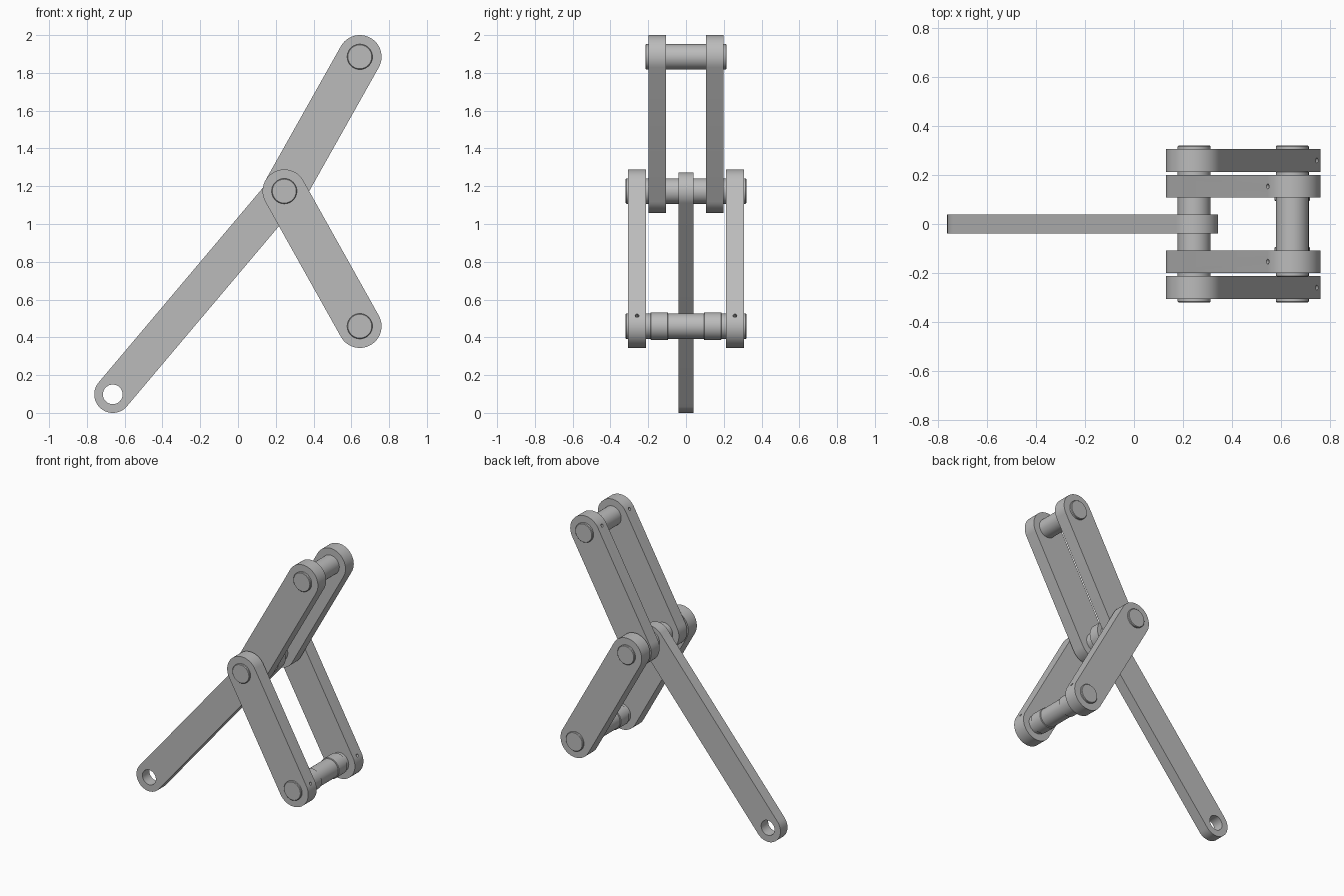
import bpy, bmesh
from math import pi, cos, sin, atan2
from mathutils import Vector, Matrix

default = bpy.data.objects.get("Cube")
if default:
    bpy.data.objects.remove(default, do_unlink=True)

# Single plain metal colour
steel = bpy.data.materials.new("steel grey")
steel.use_nodes = True
colour = (0.5, 0.5, 0.5, 1)
steel.diffuse_color = colour
steel.node_tree.nodes["Principled BSDF"].inputs["Base Color"].default_value = colour

# Pivot points in the x-z plane
LEVER_END = Vector((-0.663, 0, 0.098))
CENTRE = Vector((0.245, 0, 1.174))
TOP = Vector((0.645, 0, 1.885))
BOTTOM = Vector((0.645, 0, 0.459))
PIN_R = 0.067
LINK_R = 0.115


def finish(name, bm):
    bmesh.ops.recalc_face_normals(bm, faces=bm.faces[:])
    mesh = bpy.data.meshes.new(name)
    bm.to_mesh(mesh)
    bm.free()
    mesh.materials.append(steel)
    obj = bpy.data.objects.new(name, mesh)
    bpy.context.collection.objects.link(obj)
    return obj


def activate(obj):
    bpy.ops.object.select_all(action='DESELECT')
    obj.select_set(True)
    bpy.context.view_layer.objects.active = obj


def smooth(obj):
    activate(obj)
    bpy.ops.object.shade_smooth_by_angle(angle=pi / 6)


def bar(name, a, b, radius, y0, y1, steps=32):
    """Round-ended flat bar between two pivots."""
    bm = bmesh.new()
    angle = atan2(b.z - a.z, b.x - a.x)
    ring = []
    for centre, start in ((b, angle - pi / 2), (a, angle + pi / 2)):
        for i in range(steps + 1):
            t = start + pi * i / steps
            ring.append(bm.verts.new((centre.x + radius * cos(t), y0,
                                      centre.z + radius * sin(t))))
    face = bm.faces.new(ring)
    new = bmesh.ops.extrude_face_region(bm, geom=[face])["geom"]
    verts = [v for v in new if isinstance(v, bmesh.types.BMVert)]
    bmesh.ops.translate(bm, verts=verts, vec=(0, y1 - y0, 0))
    return finish(name, bm)


def rod(name, centre, axis, radius, length, segments=64, chamfer=0):
    """Cylinder centred on a point, along an axis."""
    bm = bmesh.new()
    turn = Vector(axis).to_track_quat('Z', 'Y').to_matrix().to_4x4()
    bmesh.ops.create_cone(bm, cap_ends=True, segments=segments, radius1=radius,
                          radius2=radius, depth=length,
                          matrix=Matrix.Translation(centre) @ turn)
    if chamfer:
        rims = [e for e in bm.edges if any(len(f.verts) > 4 for f in e.link_faces)]
        bmesh.ops.bevel(bm, geom=rims, offset=chamfer, segments=1, affect='EDGES')
    return finish(name, bm)


def drill(obj, cutter):
    cutter.hide_render = True
    mod = obj.modifiers.new("hole", 'BOOLEAN')
    mod.operation = 'DIFFERENCE'
    mod.solver = 'EXACT'
    mod.object = cutter
    activate(obj)
    bpy.ops.object.modifier_apply(modifier=mod.name)
    bpy.data.objects.remove(cutter, do_unlink=True)


# Long central lever with an open eye at its free end
lever = bar("lever", LEVER_END, CENTRE, 0.098, -0.039, 0.039)
drill(lever, rod("eye_cutter", LEVER_END, (0, 1, 0), 0.052, 0.3))
smooth(lever)

# Paired links, each with a small set-screw hole square to the link
for label, end, inner, outer, side in (("upper", TOP, 0.107, 0.199, -1),
                                       ("lower", BOTTOM, 0.212, 0.306, 1)):
    along = (end - CENTRE).normalized()
    across = Vector((abs(along.z) * side, 0, abs(along.x)))
    for place, s in (("front", -1), ("back", 1)):
        link = bar(f"{label}_{place}_link", CENTRE, end, LINK_R, s * inner, s * outer)
        spot = end + across * LINK_R + Vector((0, s * (inner + outer) / 2, 0))
        drill(link, rod("screw_cutter", spot, across, 0.01, 0.09, 16))
        smooth(link)

# Cross pins through the joints
for name, centre, half in (("centre_pin", CENTRE, 0.32),
                           ("top_pin", TOP, 0.215),
                           ("bottom_pin", BOTTOM, 0.32)):
    smooth(rod(name, centre, (0, 1, 0), PIN_R, 2 * half, chamfer=0.004))

# Spacer collars on the bottom pin
for place, s in (("front", -1), ("back", 1)):
    smooth(rod(f"{place}_collar", BOTTOM + Vector((0, s * 0.141, 0)),
               (0, 1, 0), 0.073, 0.094, chamfer=0.003))
